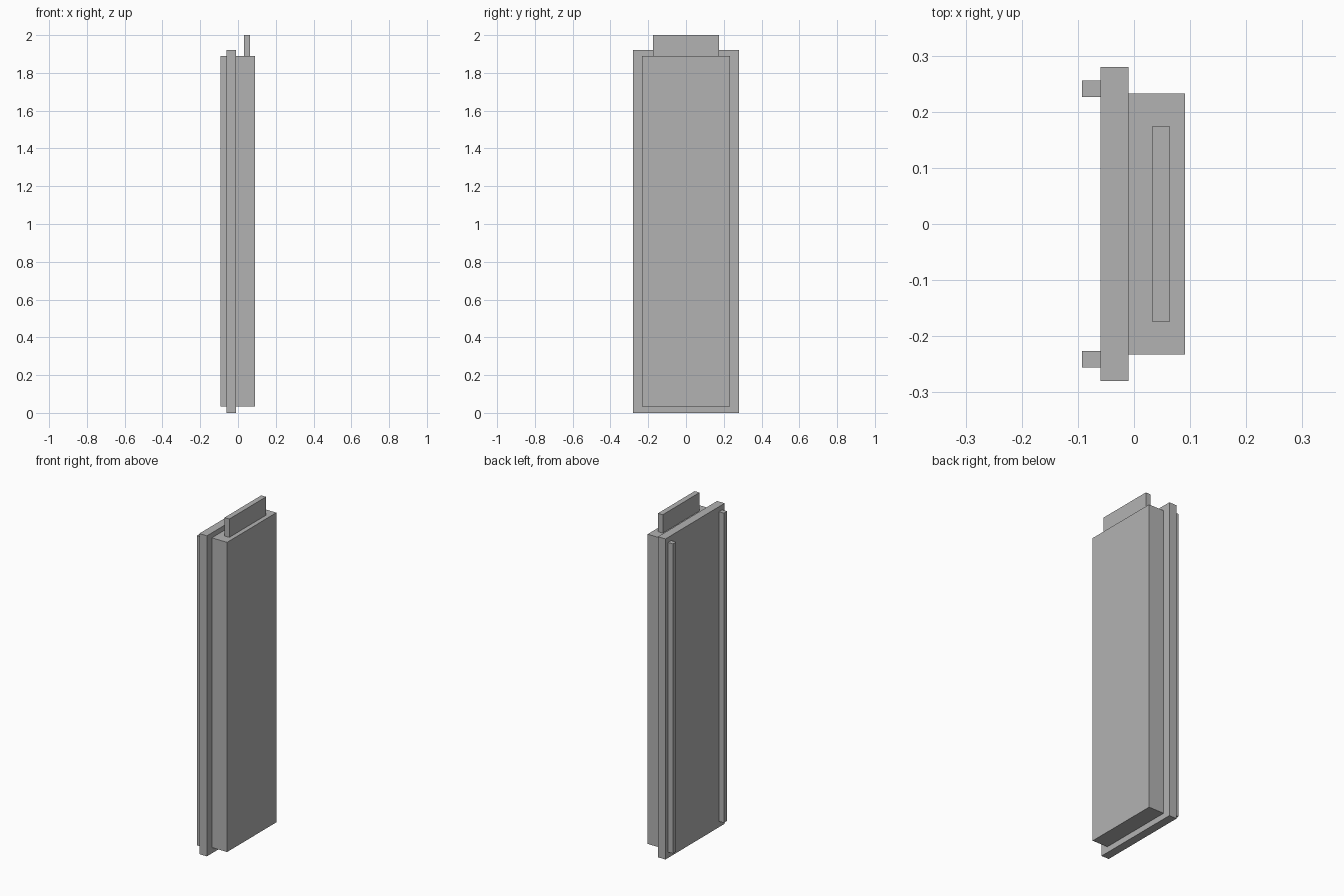
import bpy

default_cube = bpy.data.objects.get("Cube")
if default_cube:
    bpy.data.objects.remove(default_cube, do_unlink=True)

GREY = (0.45, 0.45, 0.45, 1)
grey = bpy.data.materials.new("plain_grey")
grey.use_nodes = True
grey.diffuse_color = GREY
grey.node_tree.nodes["Principled BSDF"].inputs["Base Color"].default_value = GREY


def box(name, x, y, z):
    """Box spanning the given (min, max) range on each axis."""
    spans = (x, y, z)
    bpy.ops.mesh.primitive_cube_add(size=1, location=[(a + b) / 2 for a, b in spans])
    obj = bpy.context.object
    obj.name = name
    obj.scale = [b - a for a, b in spans]
    bpy.ops.object.transform_apply(location=False, rotation=False, scale=True)
    obj.data.materials.append(grey)
    return obj


BODY_Z = (0.035, 1.89)

# Wide backing panel and the thicker body mounted on it
box("backing_panel", (-0.06, -0.01), (-0.28, 0.28), (0, 1.92))
box("main_body", (-0.01, 0.091), (-0.233, 0.233), BODY_Z)

# Thin fin standing on top of the body
box("top_fin", (0.032, 0.064), (-0.174, 0.174), (BODY_Z[1], 2))

# Matching narrow rails on the outer face of the panel
for name, y in (("front_rail", (-0.256, -0.226)), ("back_rail", (0.226, 0.256))):
    box(name, (-0.093, -0.06), y, BODY_Z)
